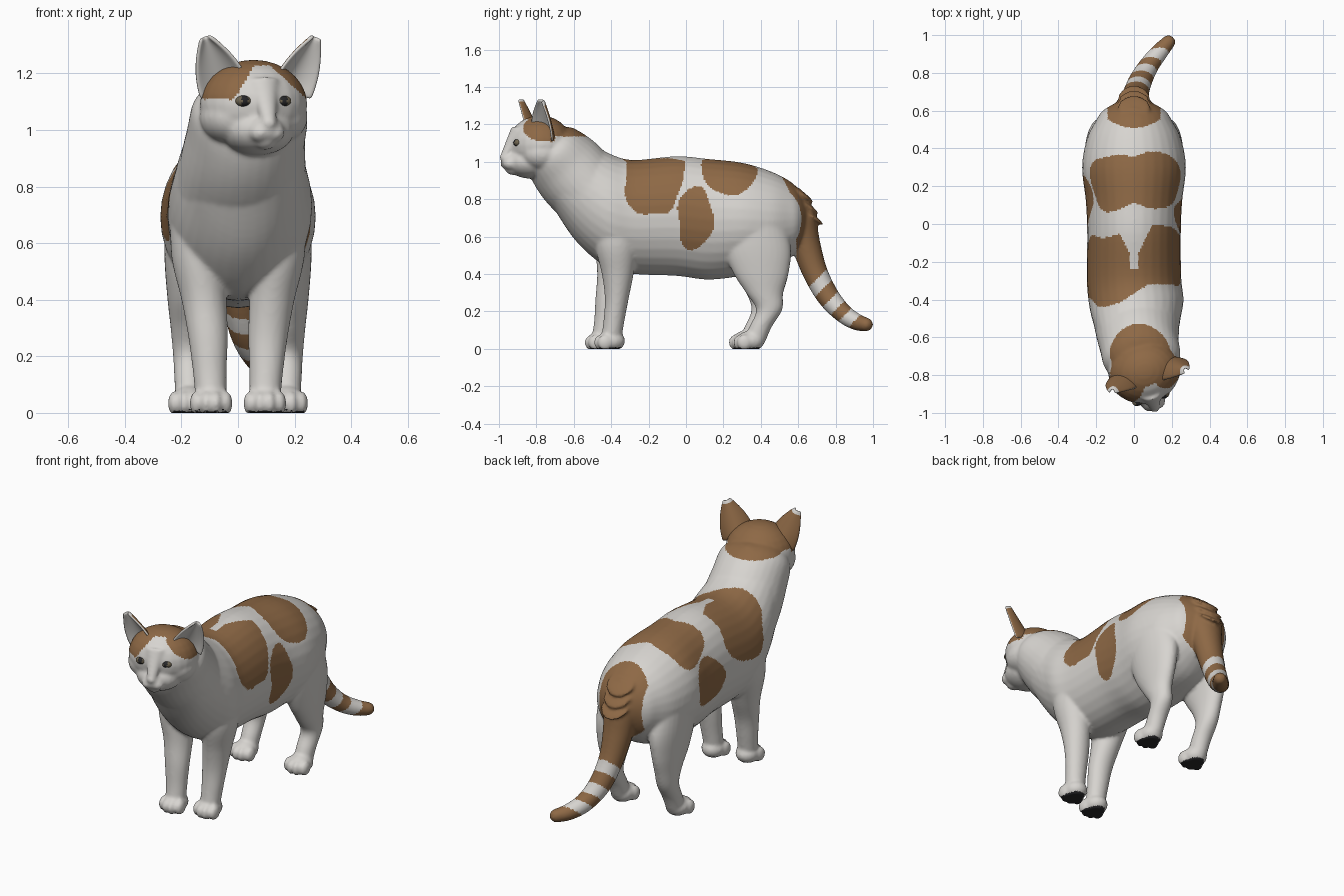
import bpy, bmesh, math
from mathutils import Matrix, Vector

cube = bpy.data.objects.get("Cube")
if cube:
    bpy.data.objects.remove(cube, do_unlink=True)


def material(name, rgb):
    m = bpy.data.materials.new(name)
    m.use_nodes = True
    m.diffuse_color = (*rgb, 1)
    bsdf = m.node_tree.nodes["Principled BSDF"]
    bsdf.inputs["Base Color"].default_value = (*rgb, 1)
    bsdf.inputs["Roughness"].default_value = 0.8
    return m


WHITE = material("white fur", (0.68, 0.66, 0.63))
BROWN = material("brown fur", (0.27, 0.14, 0.06))
PAD = material("black pads", (0.02, 0.02, 0.022))
IRIS = material("olive iris", (0.16, 0.13, 0.08))
HEAD = Matrix.Translation((0.055, -0.78, 1.09)) @ Matrix.Rotation(math.radians(16), 4, "Z")


def make_object(name, bm, mats):
    bmesh.ops.recalc_face_normals(bm, faces=bm.faces)
    mesh = bpy.data.meshes.new(name)
    bm.to_mesh(mesh)
    bm.free()
    for m in mats:
        mesh.materials.append(m)
    mesh.shade_smooth()
    ob = bpy.data.objects.new(name, mesh)
    bpy.context.collection.objects.link(ob)
    return ob


def ball(bm, loc, radii, base=Matrix(), tilt=0):
    m = base @ Matrix.Translation(loc) @ Matrix.Rotation(math.radians(tilt), 4, "X")
    bmesh.ops.create_uvsphere(bm, u_segments=24, v_segments=14, radius=1,
                              matrix=m @ Matrix.Diagonal((*radii, 1)))


def smooth_rows(rows, steps=5):
    """Catmull-Rom interpolation of the control rows."""
    out = []
    for i in range(len(rows) - 1):
        a, b, c, d = rows[max(i - 1, 0)], rows[i], rows[i + 1], rows[min(i + 2, len(rows) - 1)]
        for k in range(steps):
            t = k / steps
            out.append([q + 0.5 * t * (r - p + t * (2 * p - 5 * q + 4 * r - s + t * (3 * (q - r) + s - p)))
                        for p, q, r, s in zip(a, b, c, d)])
    return out + [list(rows[-1])]


def tube(bm, rows, axis=None, sides=32, base=Matrix()):
    """Loft elliptical rings; a row is x, y, z, half width, half depth."""
    rows = smooth_rows(rows)
    pts = [Vector(r[:3]) for r in rows]
    rings = []
    for i, r in enumerate(rows):
        t = Vector(axis) if axis else (pts[min(i + 1, len(pts) - 1)] - pts[max(i - 1, 0)]).normalized()
        u = Vector((1, 0, 0))
        u = (u - t * u.dot(t)).normalized()
        v = t.cross(u)
        rings.append([bm.verts.new(base @ (pts[i] + u * r[3] * math.cos(a) + v * r[4] * math.sin(a)))
                      for a in (2 * math.pi * k / sides for k in range(sides))])
    for p, q in zip(rings, rings[1:]):
        for k in range(sides):
            n = (k + 1) % sides
            bm.faces.new((p[k], p[n], q[n], q[k]))
    bm.faces.new(rings[0][::-1])
    bm.faces.new(rings[-1])


def paw(bm, x, y):
    ball(bm, (x, y, 0.042), (0.066, 0.075, 0.055))
    for i in range(4):
        u = (i - 1.5) / 1.5
        ball(bm, (x + u * 0.052, y - 0.055 + 0.022 * u * u, 0.034), (0.024, 0.04, 0.042))


bm = bmesh.new()

# Torso: y, top, bottom, half width, centre x
torso = [(-0.80, 1.14, 0.91, 0.12, 0.05), (-0.70, 1.18, 0.74, 0.18, 0.03),
         (-0.60, 1.18, 0.59, 0.21, 0.02), (-0.50, 1.10, 0.49, 0.235, 0.012),
         (-0.40, 1.04, 0.425, 0.252, 0.01), (-0.28, 1.01, 0.40, 0.25, 0),
         (-0.05, 1.03, 0.39, 0.248, 0), (0.12, 1.015, 0.37, 0.255, 0),
         (0.30, 0.995, 0.39, 0.275, 0), (0.45, 0.95, 0.42, 0.25, 0),
         (0.55, 0.90, 0.48, 0.20, 0), (0.60, 0.855, 0.53, 0.165, 0), (0.64, 0.80, 0.60, 0.10, 0)]
tube(bm, [(xc, y, (a + b) / 2, w, (a - b) / 2) for y, a, b, w, xc in torso], axis=(0, 1, 0))

# Thick neck leaning forward into the head
tube(bm, [(0.01, -0.46, 0.78, 0.235, 0.19), (0.018, -0.56, 0.885, 0.222, 0.205),
          (0.028, -0.64, 0.975, 0.21, 0.20), (0.042, -0.71, 1.055, 0.205, 0.172),
          (0.05, -0.75, 1.10, 0.17, 0.13)])

# Legs and paws
for s, fy, hy in ((1, 0.03, 0.03), (-1, -0.02, 0.005)):
    tube(bm, [(s * 0.14, -0.36, 0.72, 0.10, 0.13), (s * 0.14, -0.37, 0.55, 0.095, 0.115),
              (s * 0.12, -0.38 + fy / 2, 0.40, 0.08, 0.085), (s * 0.106, -0.40 + fy, 0.27, 0.07, 0.064),
              (s * 0.10, -0.415 + fy, 0.15, 0.06, 0.056), (s * 0.095, -0.43 + fy, 0.05, 0.055, 0.055)],
         axis=(0, 0, 1))
    paw(bm, s * 0.095, -0.43 + fy)
    tube(bm, [(s * 0.15, 0.36, 0.74, 0.11, 0.15), (s * 0.17, 0.38, 0.55, 0.09, 0.18),
              (s * 0.178, 0.40, 0.41, 0.072, 0.15), (s * 0.178, 0.42, 0.30, 0.06, 0.10),
              (s * 0.175, 0.415 + hy, 0.21, 0.055, 0.07), (s * 0.172, 0.37 + hy, 0.12, 0.053, 0.06),
              (s * 0.172, 0.335 + hy, 0.04, 0.05, 0.06)], axis=(0, 0, 1))
    paw(bm, s * 0.172, 0.315 + hy)

# Tail with fur tufts at its root
tail = [(0, 0.53, 0.80, 0.11, 0.10), (0, 0.60, 0.70, 0.105, 0.092), (0, 0.64, 0.56, 0.085, 0.078),
        (0.01, 0.69, 0.41, 0.069, 0.067), (0.035, 0.76, 0.28, 0.062, 0.06), (0.08, 0.84, 0.19, 0.053, 0.051),
        (0.135, 0.91, 0.145, 0.046, 0.045), (0.182, 0.963, 0.13, 0.037, 0.037)]
tube(bm, tail)
ball(bm, tail[-1][:3], (0.037, 0.037, 0.036))
for i in range(3):
    ball(bm, (0, 0.618 + 0.027 * i, 0.83 - 0.06 * i), (0.085, 0.078, 0.013), tilt=-38)

# Head, muzzle, cheeks and jaw
ball(bm, (0, 0, 0), (0.192, 0.17, 0.158), HEAD)
ball(bm, (0, -0.14, -0.09), (0.07, 0.075, 0.055), HEAD)
ball(bm, (0, -0.15, -0.125), (0.042, 0.045, 0.036), HEAD)
ball(bm, (0, -0.05, -0.09), (0.13, 0.14, 0.09), HEAD)
tube(bm, [(0, -0.12, 0.08, 0.06, 0.04), (0, -0.16, 0.01, 0.04, 0.03),
          (0, -0.195, -0.06, 0.027, 0.025)], base=HEAD)
ball(bm, (0, -0.205, -0.066), (0.026, 0.02, 0.018), HEAD)
for s in (1, -1):
    ball(bm, (s * 0.085, 0.0, -0.045), (0.108, 0.13, 0.095), HEAD)
    ball(bm, (s * 0.026, -0.17, -0.10), (0.038, 0.042, 0.034), HEAD)

cat = make_object("cat_body", bm, (WHITE, BROWN, PAD))
bpy.context.view_layer.objects.active = cat
remesh = cat.modifiers.new("blend", "REMESH")
remesh.mode = "VOXEL"
remesh.voxel_size = 0.009
relax = cat.modifiers.new("relax", "SMOOTH")
relax.factor = 0.5
relax.iterations = 6
for name in ("blend", "relax"):
    bpy.ops.object.modifier_apply(modifier=name)
# Flat soles
for v in cat.data.vertices:
    v.co.z = max(v.co.z, 0)


# Coat pattern
def blob(y, z, cy, cz, ry, rz, power=2.0):
    return abs((y - cy) / ry) ** power + abs((z - cz) / rz) ** power < 1


def is_brown(p):
    x, y, z = p
    q = HEAD.inverted() @ p
    y += 0.012 * math.sin(23 * z + 9 * x)
    z += 0.012 * math.sin(21 * y + 2)
    if p.y < -0.53:
        d = x - 0.085
        spread = 0.027 + (1.1 if d > 0 else 0.6) * (1.228 - p.z)
        blaze = q.y < -0.04 and p.z < 1.228 and abs(d) < spread
        return q.z > (0.018 if q.y < 0.03 else 0.045) and not blaze
    if p.y > 0.5:
        along = p.y - p.z
        if p.y > 0.6 and any(abs(along - c) < 0.042 for c in (0.37, 0.55, 0.71)):
            return False
        return p.y > min(0.51 + 0.2 * (0.92 - p.z) + 1.5 * x * x, 0.59) and (abs(x) < 0.14 or p.y > 0.62)
    if z < 0.5:
        return False
    k = max(-1, min(1, x / 0.08))
    front = blob(y, z, -0.21 + 0.035 * k, 1.03, 0.17 - 0.015 * k, 0.32, 2.8)
    notch = abs(x) < 0.02 + 0.5 * max(0, y + 0.17) and y > -0.25
    if x > 0:
        flank = blob(y, z, 0.05, 0.70, 0.095, 0.17)
    else:
        flank = blob(y, z, 0.13, 0.725, 0.14, 0.13)
    rear = blob(y, z, 0.225, 1.03, 0.158 - 0.03 * math.exp(-300 * x * x), 0.20 if x > 0 else 0.17, 2.6)
    return (front and not notch) or flank or rear


for f in cat.data.polygons:
    if f.center.z < 0.012 and f.normal.z < -0.7:
        f.material_index = 2
    else:
        f.material_index = int(is_brown(f.center))
cat.data.shade_smooth()

# Ears: cupped sheets with brown backs and white tips
for s, side in ((1, "left"), (-1, "right")):
    bm = bmesh.new()
    n = 10
    grid = []
    for j in range(n + 1):
        v = j / n
        w = 0.076 * (1 - v ** 2.1) + 0.01
        grid.append([bm.verts.new((u * w, 0.06 * (1 - u * u) * (1 - 0.7 * v), 0.21 * v))
                     for u in (2 * i / n - 1 for i in range(n + 1))])
    for a, b in zip(grid, grid[1:]):
        for i in range(n):
            bm.faces.new((a[i], a[i + 1], b[i + 1], b[i]))
    bm.normal_update()
    bmesh.ops.solidify(bm, geom=bm.faces[:], thickness=0.014)
    bmesh.ops.recalc_face_normals(bm, faces=bm.faces)
    for f in bm.faces:
        f.material_index = int(f.normal.y > 0.15 and f.calc_center_median().z < 0.185)
    place = HEAD @ Matrix.Translation((0.01 + s * 0.124, -0.035, 0.042))
    for angle, axis in ((24 * s, "Z"), (18 * s, "Y"), (17, "X")):
        place = place @ Matrix.Rotation(math.radians(angle), 4, axis)
    bm.transform(place)
    ear = make_object(side + "_ear", bm, (WHITE, BROWN))
    ear.modifiers.new("round", "SUBSURF").levels = 1

    # Eye with a dark pupil
    bm = bmesh.new()
    spot = Vector((s * 0.072 - 0.006, -0.145, 0.012))
    ball(bm, spot, (0.03, 0.022, 0.02), HEAD)
    for f in bm.faces:
        d = HEAD.inverted() @ f.calc_center_median() - spot
        f.material_index = int(d.y < 0 and abs(d.x) < 0.011)
    make_object(side + "_eye", bm, (IRIS, PAD))
